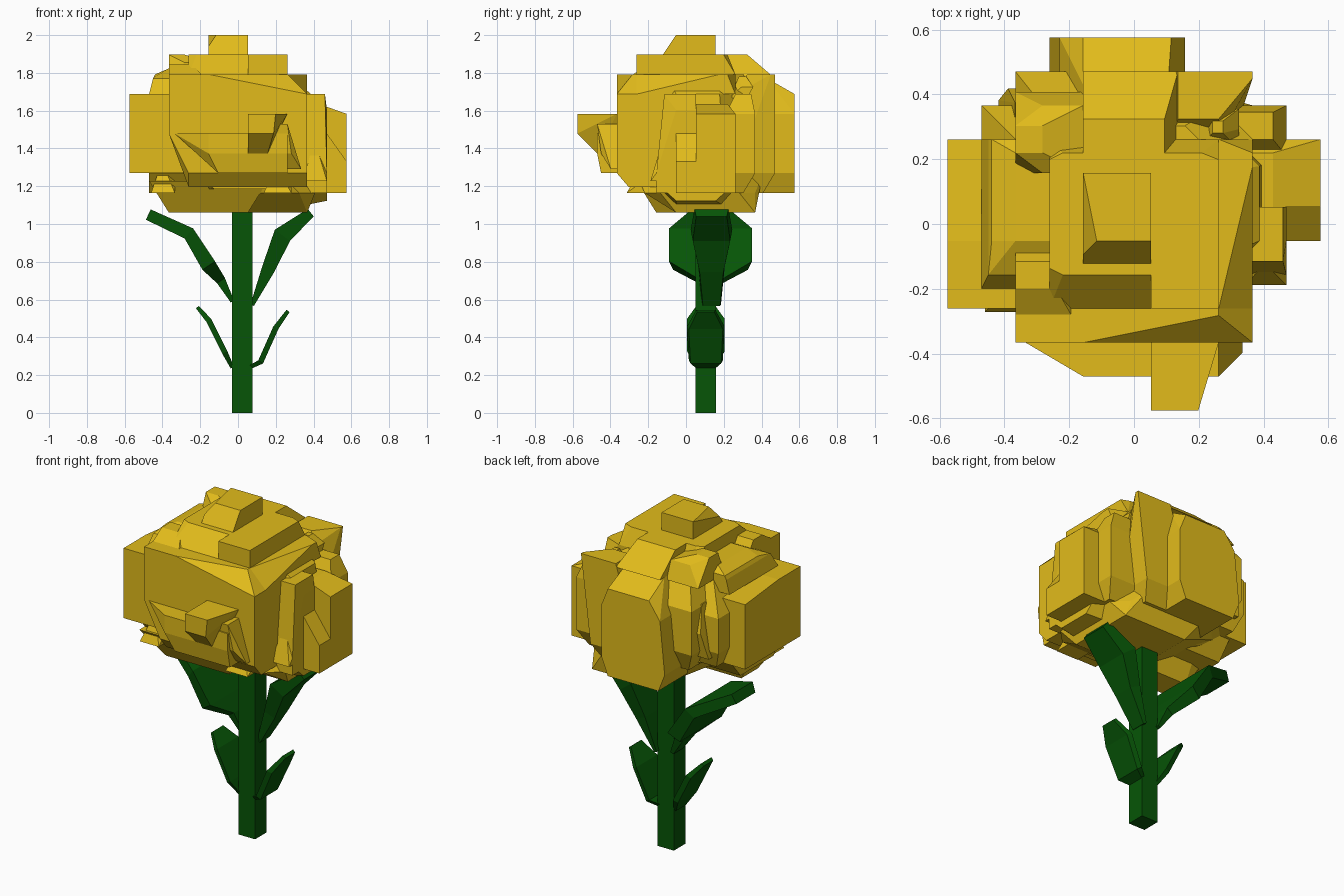
import bpy
import bmesh
from mathutils import Vector

cube = bpy.data.objects.get("Cube")
if cube:
    bpy.data.objects.remove(cube, do_unlink=True)

STEP = 0.1046


def material(name, colour):
    mat = bpy.data.materials.new(name)
    mat.use_nodes = True
    mat.diffuse_color = colour
    mat.node_tree.nodes["Principled BSDF"].inputs["Base Color"].default_value = colour
    return mat


yellow = material("petal yellow", (0.76, 0.5, 0.011, 1))
green = material("stem green", (0.002, 0.091, 0.002, 1))


def finish(name, bm, mat):
    bmesh.ops.recalc_face_normals(bm, faces=bm.faces)
    mesh = bpy.data.meshes.new(name)
    bm.to_mesh(mesh)
    bm.free()
    mesh.materials.append(mat)
    obj = bpy.data.objects.new(name, mesh)
    bpy.context.collection.objects.link(obj)
    return obj


def petal(name, *rings):
    """Faceted chunk wrapped round level rectangles, in grid steps:
    (z, x0, x1, y0, y1) with an optional corner cut."""
    bm = bmesh.new()
    points = set()
    for z, x0, x1, y0, y1, *rest in rings:
        cut = rest[0] if rest else 0
        for x, dx in ((x0, cut), (x1, -cut)):
            for y, dy in ((y0, cut), (y1, -cut)):
                points |= {(x + dx, y, z), (x, y + dy, z)}
    for x, y, z in sorted(points):
        bm.verts.new(((x - 5.5) * STEP, (y - 5.5) * STEP, 1.06 + z * STEP))
    hull = bmesh.ops.convex_hull(bm, input=bm.verts)
    spare = {v for v in hull["geom_interior"] + hull["geom_unused"]
             if isinstance(v, bmesh.types.BMVert)}
    bmesh.ops.delete(bm, geom=list(spare), context="VERTS")
    bmesh.ops.dissolve_limit(bm, angle_limit=0.01, verts=bm.verts, edges=bm.edges)
    return finish(name, bm, yellow)


def leaf(name, y, stations):
    """Bent blade through (x, z, half width, thickness) stations."""
    bm = bmesh.new()
    rings = []
    for i, (x, z, w, thick) in enumerate(stations):
        a = stations[max(i - 1, 0)]
        b = stations[min(i + 1, len(stations) - 1)]
        n = Vector((a[1] - b[1], 0, b[0] - a[0])).normalized() * thick / 2
        if n.z < 0:
            n = -n
        c = Vector((x, y, z))
        side = Vector((0, w, 0))
        rings.append([bm.verts.new(p) for p in
                      (c + n - side, c + n + side, c - n + side * 0.9, c - n - side * 0.9)])
    for r, s in zip(rings, rings[1:]):
        for k in range(4):
            bm.faces.new((r[k], r[(k + 1) % 4], s[(k + 1) % 4], s[k]))
    bm.faces.new(rings[0])
    bm.faces.new(rings[-1])
    return finish(name, bm, green)


# Stem
bm = bmesh.new()
bmesh.ops.create_cube(bm, size=1)
for v in bm.verts:
    v.co = Vector((0.023 + v.co.x * 0.11, 0.105 + v.co.y * 0.11, 0.56 + v.co.z * 1.12))
finish("stem", bm, green)

# Leaves
leaf("upper_right_leaf", 0.13, [(-0.03, 0.59, 0.05, 0.02), (-0.09, 0.7, 0.07, 0.05),
     (-0.155, 0.78, 0.22, 0.08), (-0.26, 0.95, 0.22, 0.07), (-0.475, 1.05, 0.1, 0.06)])
leaf("upper_left_leaf", 0.135, [(0.075, 0.57, 0.05, 0.02), (0.16, 0.76, 0.07, 0.07),
     (0.235, 0.94, 0.11, 0.1), (0.385, 1.06, 0.09, 0.05)])
leaf("lower_right_leaf", 0.105, [(-0.03, 0.24, 0.05, 0.02), (-0.07, 0.32, 0.1, 0.03),
     (-0.155, 0.49, 0.1, 0.03), (-0.215, 0.56, 0.05, 0.02)])
leaf("lower_left_leaf", 0.105, [(0.06, 0.24, 0.05, 0.02), (0.12, 0.27, 0.09, 0.03),
     (0.2, 0.45, 0.1, 0.03), (0.265, 0.54, 0.05, 0.02)])

# Bloom: underside and inner mass
petal("bloom_base", (0, 5, 9, 5, 9), (1, 3.4, 9.4, 3.4, 9, 0.8), (2, 1.5, 9.6, 3, 9.4, 2))
petal("base_front_petal", (0, 2, 6, 4, 5.5), (1, 2, 6, 4, 6), (1.6, 1, 7, 3, 6))
petal("base_side_petal", (0, 6, 7, 5, 8), (0.6, 9, 10, 5, 7), (1.5, 6, 10, 4, 8))
petal("inner_mass", (1.2, 2.8, 9.2, 3, 8.8, 1.5), (2, 1.3, 9.7, 3, 9.5, 2),
      (6, 1.7, 9.2, 3, 9.2, 2), (7, 2.4, 8, 3, 8.6, 1.5))

# Large outer petals
petal("front_petal", (1.3, 3, 9, 2.6, 5), (2, 3, 9, 2, 5), (4, 2, 9, 2, 5),
      (6, 2, 9, 2, 5), (7, 2, 4, 2, 5), (7, 2, 8, 2.8, 5))
petal("front_left_petal", (1, 8, 10, 4, 6), (2, 8, 10, 4, 6), (5.2, 8, 10, 5, 6),
      (6, 8, 9.9, 4.4, 6))
petal("right_petal", (2, 0, 3, 3, 8), (6, 0, 3, 3, 5), (5.7, 0, 3, 5, 8))
petal("right_under_petal", (1, 1, 4, 4, 7), (2.2, 1, 4, 3, 8))
petal("right_back_petal", (2, 1.4, 4, 7, 8.6), (3, 1, 4, 7, 9), (5, 1, 4, 7, 9),
      (6.6, 2, 4, 7, 8))
petal("left_petal", (1, 9, 11, 6, 8), (5, 9, 11, 6, 8), (5.5, 9, 9.6, 6, 7.6))
petal("left_low_petal", (1, 9, 11, 5, 7), (2.6, 9, 11, 5, 7), (4, 9, 10, 5, 7))
petal("left_back_petal", (1, 8, 9.6, 7, 8.4), (2, 8, 10, 7, 9), (5, 8, 10, 7.5, 9),
      (6, 8, 9.6, 8, 8.8))
petal("back_petal", (1, 3.4, 6.6, 8, 11), (2, 3, 7, 8, 11), (5, 3.3, 7, 8, 11),
      (6, 4, 6.6, 8, 11), (6.8, 4, 6.5, 8, 9.6))
petal("back_right_petal", (1.8, 2.6, 4, 8, 9.4), (3, 2, 4, 8, 10), (5.5, 2, 4, 8, 10),
      (7, 2.8, 4, 8, 9))
petal("back_left_petal", (1, 6.5, 8, 8, 9.4), (2, 6.5, 8.4, 8, 10), (6, 6.5, 8, 8, 10),
      (7, 6.8, 8, 8.6, 10), (7, 7.8, 9, 9.8, 10))

# Curled lip at the front
petal("lip_fold", (2, 4.5, 8, 1.2, 3), (3, 4, 8, 1, 3), (4, 4, 8, 1, 3), (4, 2.3, 8, 2, 3))
petal("lip_tip", (3, 6, 7, 1, 3), (4, 6, 7.3, 0, 3), (5, 6, 8, 2, 3), (5, 6, 7.4, 0, 3))
petal("lip_side", (2.2, 7, 8.7, 1.7, 3), (3, 7, 8.2, 1.2, 3), (4.5, 7.5, 8, 1, 3))

# Crown petals stacked towards the top
petal("crown_lower", (6, 2, 9, 2.6, 9, 1), (7, 2.4, 8, 2.8, 8.4, 1))
petal("crown_left", (6, 8, 9, 3, 8), (7, 7, 8, 3, 8), (7, 7, 9, 7.2, 7.6))
petal("crown_right", (6, 1, 4, 3.6, 8), (6.8, 1.2, 4, 4, 8), (7, 1.3, 4, 5, 8),
      (7.3, 2, 4, 5, 7.6))
petal("crown_upper", (7, 3, 8, 3, 8), (8, 3, 8, 4.2, 7.4), (8, 3.4, 7.5, 4, 7.6))
petal("crown_front", (7, 6, 8, 3, 7), (8, 6, 8, 3, 7))
petal("crown_back", (6.8, 4, 6.8, 7, 10), (8, 4, 6.4, 7, 8.6))
petal("crown_corner", (6.6, 2, 4, 7, 9.4), (8, 2, 2.8, 7.6, 8.4), (7.6, 2.8, 4, 7, 9))
petal("crown_shard", (6.6, 2, 4, 2.2, 5), (7.5, 2, 3.2, 3.6, 4.4))
petal("top_petal", (7.8, 4, 6, 4.2, 7), (8.4, 4, 6, 4.6, 7), (9, 4, 6, 7, 7),
      (9, 4.4, 6, 5, 5.6))

# Small folded shards in the gaps between petals
for i, (x, y, z, w, h) in enumerate([
        (9.4, 4.3, 1.6, 0.6, 1.6), (7.7, 9.3, 2, 0.7, 2.6), (2.2, 8.8, 2.6, 0.7, 3),
        (8, 8.3, 5.8, 0.6, 1.1), (1.7, 3.5, 1, 0.6, 1.2), (7.5, 3.2, 1, 0.7, 1)]):
    petal(f"fold_{i + 1}", (z, x - w, x + w, y - w, y + w * 0.5),
          (z + h * 0.5, x - w * 0.6, x + w, y, y + w),
          (z + h, x - w * 0.3, x + w * 0.2, y - w * 0.2, y + w * 0.4))
